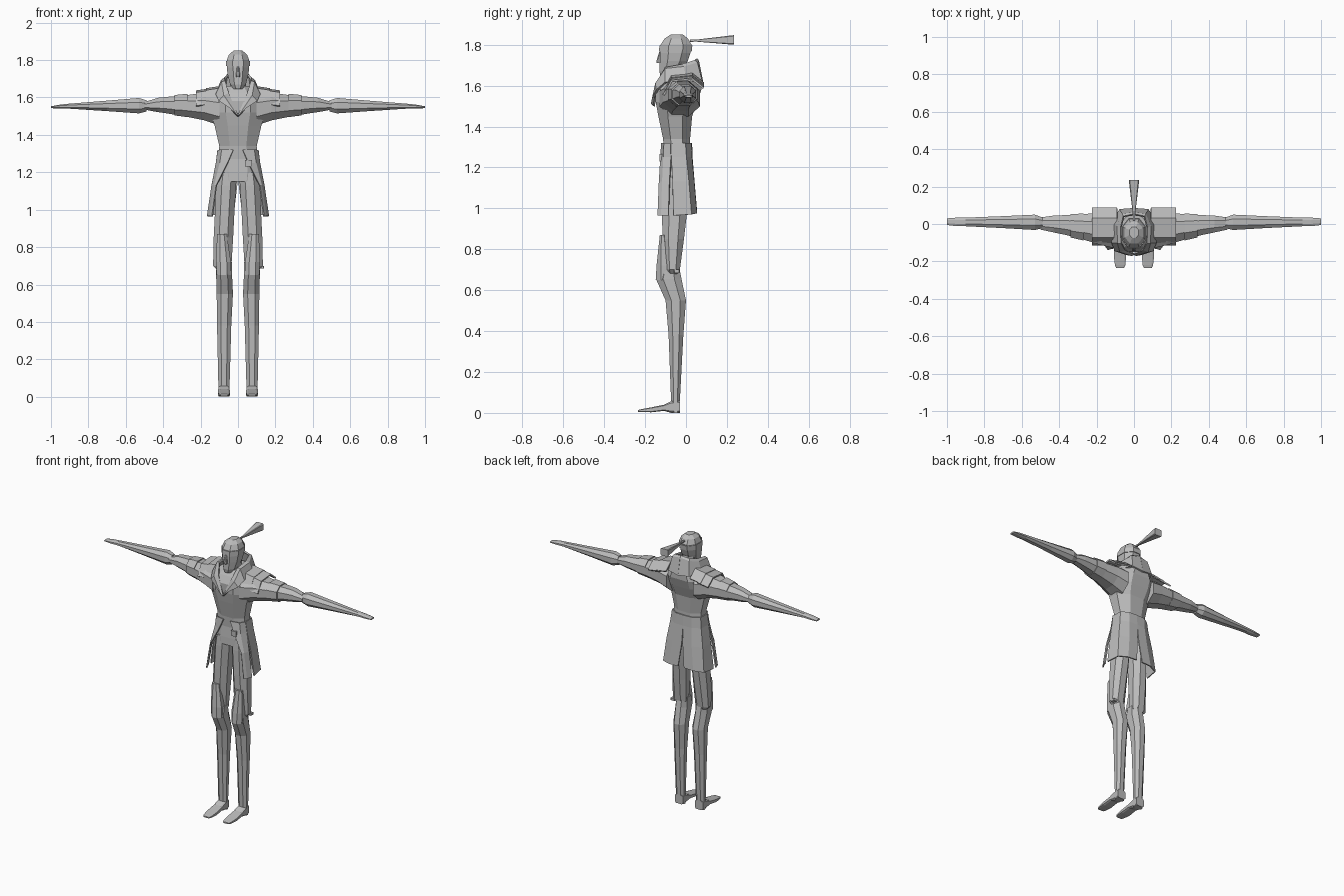
import bpy, bmesh

MAT = bpy.data.materials.new("light grey")
MAT.diffuse_color = (0.5, 0.5, 0.5, 1)


def finish(name, bm, mirror=False, thick=0):
    bmesh.ops.recalc_face_normals(bm, faces=bm.faces)
    me = bpy.data.meshes.new(name)
    bm.to_mesh(me)
    bm.free()
    me.materials.append(MAT)
    ob = bpy.data.objects.new(name, me)
    bpy.context.collection.objects.link(ob)
    if thick:
        s = ob.modifiers.new("thickness", "SOLIDIFY")
        s.thickness, s.offset = thick, 0
    if mirror:
        ob.modifiers.new("mirror", "MIRROR")
    return ob


def ring(axis, t, a0, a1, b0, b1, cut):
    """Chamfered rectangle across the given axis."""
    ca, cb = (a1 - a0) * cut, (b1 - b0) * cut
    pts = [(a0 + ca, b0), (a1 - ca, b0), (a1, b0 + cb), (a1, b1 - cb),
           (a1 - ca, b1), (a0 + ca, b1), (a0, b1 - cb), (a0, b0 + cb)]
    order = {"x": lambda a, b: (t, a, b), "y": lambda a, b: (a, t, b),
             "z": lambda a, b: (a, b, t)}[axis]
    return [order(a, b) for a, b in pts]


def loft(name, axis, stations, mirror=False, cut=0.28, caps=True):
    bm = bmesh.new()
    rings = [[bm.verts.new(p) for p in ring(axis, *s, cut)] for s in stations]
    for r, q in zip(rings, rings[1:]):
        for i in range(8):
            j = (i + 1) % 8
            bm.faces.new((r[i], r[j], q[j], q[i]))
    if caps:
        bm.faces.new(rings[0])
        bm.faces.new(rings[-1])
    return finish(name, bm, mirror)


def panel(name, rows, mirror=True, thick=0.008):
    bm = bmesh.new()
    vs = [[bm.verts.new(p) for p in row] for row in rows]
    for r, q in zip(vs, vs[1:]):
        for i in range(len(r) - 1):
            bm.faces.new((r[i], r[i + 1], q[i + 1], q[i]))
    return finish(name, bm, mirror, thick)


def sym(rows):
    """Stations (z, half width, y0, y1) centred on x = 0."""
    return [(z, -h, h, y0, y1) for z, h, y0, y1 in rows]


# Torso, pelvis to shoulders
loft("torso", "z", sym([
    (1.15, .105, -.115, .01), (1.20, .115, -.113, .022), (1.27, .108, -.107, .02),
    (1.34, .10, -.112, .02), (1.45, .125, -.135, .03), (1.52, .15, -.148, .055),
    (1.58, .15, -.15, .075), (1.625, .115, -.125, .075), (1.66, .07, -.10, .05)]))

# Neck, head, nose, headband and ribbon
loft("neck", "z", sym([(1.60, .042, -.09, .02), (1.72, .042, -.09, .005)]))
loft("head", "z", sym([
    (1.645, .024, -.125, -.07), (1.67, .042, -.13, -.02), (1.72, .055, -.128, .008),
    (1.76, .06, -.128, .022), (1.80, .06, -.124, .027), (1.83, .048, -.105, .01),
    (1.85, .024, -.075, -.015)]))
loft("nose", "z", sym([(1.71, .012, -.145, -.12), (1.72, .011, -.145, -.12),
                       (1.765, .006, -.131, -.12)]))
loft("headband", "z", sym([(1.768, .064, -.132, .028), (1.795, .064, -.13, .031)]))
loft("ribbon", "y", [(.02, -.005, .005, 1.814, 1.826), (.05, -.006, .006, 1.815, 1.825),
                     (.235, -.028, .028, 1.80, 1.847)], cut=0.1)

# Stand-up collar with lapels meeting in a V
panel("collar", [
    [(0, -.158, 1.50), (.05, -.135, 1.62), (.068, -.10, 1.685), (.07, -.02, 1.70),
     (.055, .04, 1.72), (0, .05, 1.73)],
    [(.012, -.166, 1.51), (.075, -.145, 1.61), (.085, -.10, 1.68), (.086, -.01, 1.69),
     (.06, .052, 1.71), (0, .058, 1.72)],
    [(.04, -.16, 1.54), (.10, -.14, 1.58), (.115, -.10, 1.615), (.115, .0, 1.62),
     (.075, .075, 1.62), (0, .08, 1.61)]], thick=0.012)

# Layered shoulder plates
for i, (x0, x1, dz) in enumerate([(.09, .17, .012), (.14, .225, 0)]):
    panel(f"shoulder_plate_{i + 1}", [
        [(x, -.11, 1.565 + dz - d), (x, -.07, 1.635 + dz - d), (x, .03, 1.645 + dz - d),
         (x, .085, 1.60 + dz - d)] for x, d in ((x0, 0), (x1, .012))], thick=0.01)

# Sleeves, then gloves with flared cuffs and flat hands
loft("sleeve", "x", [
    (.10, -.13, .068, 1.45, 1.62), (.18, -.112, .06, 1.478, 1.625),
    (.28, -.08, .052, 1.498, 1.612), (.38, -.055, .047, 1.515, 1.603),
    (.43, -.045, .045, 1.522, 1.598), (.50, -.03, .035, 1.535, 1.575)], True)
loft("upper_arm_band", "x", [(.27, -.088, .056, 1.495, 1.62),
                             (.34, -.072, .053, 1.504, 1.613)], True)
loft("glove", "x", [
    (.49, -.022, .035, 1.525, 1.585), (.53, -.032, .05, 1.515, 1.597),
    (.70, -.022, .042, 1.527, 1.583), (.90, -.012, .034, 1.54, 1.567),
    (.95, -.012, .034, 1.54, 1.562), (1.0, -.005, .03, 1.543, 1.553)], True)

# Coat skirt: cutaway front panels and a vented back, split at the sides
panel("coat_front", [
    [(.025, -.118, 1.32), (.085, -.105, 1.32), (.106, -.075, 1.32)],
    [(.055, -.122, 1.25), (.095, -.108, 1.25), (.115, -.072, 1.25)],
    [(.115, -.13, 1.13), (.125, -.115, 1.13), (.138, -.08, 1.13)],
    [(.137, -.137, .965), (.15, -.12, .965), (.163, -.085, .965)]])
panel("coat_back", [
    [(.106, -.075, 1.32), (.104, -.005, 1.32), (.06, .022, 1.32), (0, .026, 1.32)],
    [(.115, -.072, 1.25), (.112, .0, 1.25), (.06, .026, 1.25), (0, .028, 1.25)],
    [(.138, -.066, 1.13), (.132, .012, 1.13), (.07, .037, 1.13), (.004, .038, 1.13)],
    [(.161, -.062, .965), (.15, .025, .97), (.09, .05, .975), (.022, .051, .978)]])
loft("buckle", "z", [(1.23, .037, .075, -.13, -.10), (1.265, .037, .075, -.13, -.10)], cut=.02)

# Trousers, boots, knee guards, feet
loft("trouser_leg", "z", [
    (1.20, .006, .108, -.11, .018), (1.13, .010, .117, -.115, .012),
    (.97, .020, .124, -.117, .004), (.85, .026, .13, -.115, -.01),
    (.70, .035, .133, -.10, -.03), (.68, .045, .115, -.095, -.035)], True)
loft("boot", "z", [
    (.72, .032, .115, -.125, -.035), (.655, .032, .117, -.147, -.022),
    (.55, .027, .114, -.10, 0), (.38, .036, .112, -.085, -.013),
    (.06, .045, .105, -.073, -.03), (0, .045, .105, -.07, -.03)], True)
loft("knee_guard", "z", [(.65, .036, .114, -.148, -.06), (.72, .038, .117, -.144, -.07),
                         (.87, .06, .112, -.128, -.10)], True)
loft("foot", "y", [
    (-.03, .045, .105, 0, .06), (-.073, .045, .105, 0, .057), (-.107, .044, .106, .01, .04),
    (-.17, .042, .108, .003, .027), (-.22, .046, .102, .004, .018),
    (-.235, .053, .095, .005, .014)], True, cut=.15)
loft("thigh_strap", "z", [(.685, .11, .138, -.058, -.032), (.70, .11, .138, -.058, -.032)], cut=.05)
